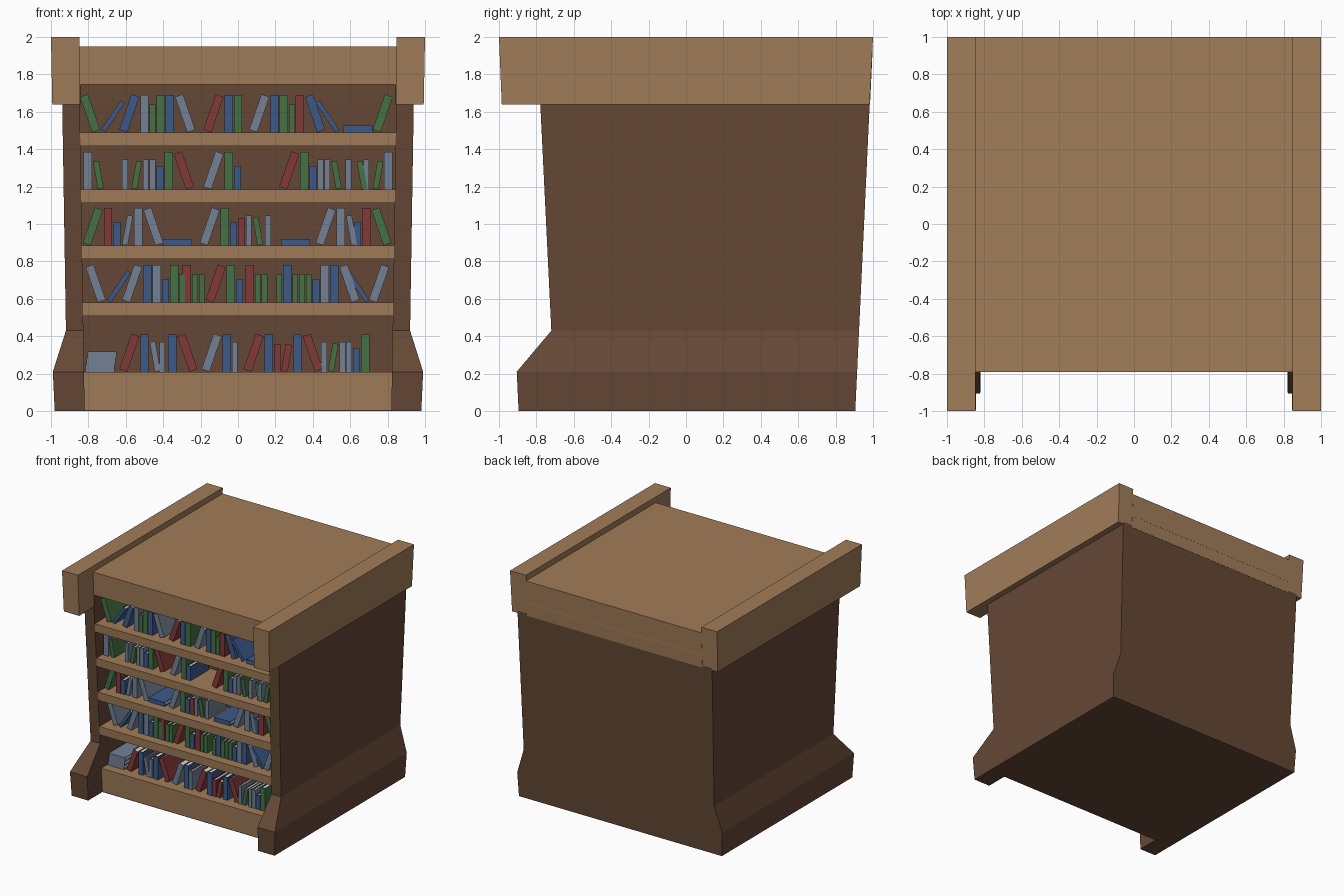
import bpy, bmesh
from math import radians, sin, cos
from mathutils import Matrix

if "Cube" in bpy.data.objects:
    bpy.data.objects.remove(bpy.data.objects["Cube"])


def material(name, rgb):
    m = bpy.data.materials.new(name)
    m.diffuse_color = (*rgb, 1)
    m.use_nodes = True
    m.node_tree.nodes["Principled BSDF"].inputs["Base Color"].default_value = m.diffuse_color
    return m


LIGHT = material("light_wood", (0.36, 0.205, 0.10))
DARK = material("dark_wood", (0.13, 0.065, 0.036))
PAGES = material("paper", (0.70, 0.67, 0.58))
COVERS = {
    "r": material("red_cover", (0.22, 0.04, 0.04)),
    "g": material("green_cover", (0.06, 0.165, 0.06)),
    "b": material("blue_cover", (0.045, 0.10, 0.25)),
    "s": material("slate_cover", (0.17, 0.22, 0.30)),
}


def finish(name, bm, mats):
    bmesh.ops.recalc_face_normals(bm, faces=bm.faces)
    me = bpy.data.meshes.new(name)
    bm.to_mesh(me)
    bm.free()
    for m in mats:
        me.materials.append(m)
    ob = bpy.data.objects.new(name, me)
    bpy.context.collection.objects.link(ob)
    return ob


def loft(name, mat, rings, mirror=False):
    """Stack of rectangles (z, x0, x1, y0, y1) joined into a closed solid."""
    for side in ((1, -1) if mirror else (1,)):
        bm = bmesh.new()
        rows = [[bm.verts.new((side * x, y, z)) for x, y in
                 ((x0, y0), (x1, y0), (x1, y1), (x0, y1))]
                for z, x0, x1, y0, y1 in rings]
        for lo, hi in zip(rows, rows[1:]):
            for i in range(4):
                j = (i + 1) % 4
                bm.faces.new((lo[i], lo[j], hi[j], hi[i]))
        bm.faces.new(rows[0])
        bm.faces.new(rows[-1])
        tag = ("_right" if side > 0 else "_left") if mirror else ""
        finish(name + tag, bm, [mat])


def inner(z):   # inside face of the side walls
    return 0.82 + 0.016 * z


def front(z):   # front of shelves, leaning outwards with height
    return -0.70 - 0.047 * z


def rear(z):    # outside face of the back
    return 0.905 + 0.047 * z


# Side walls with flared feet
loft("side_wall", DARK,
     [(z, inner(z), x, y, rear(z)) for z, x, y in
      ((0, .98, -.895), (.21, .99, -.905), (.43, .92, -.72), (1.66, .94, -.78))], True)

# Back block behind the books and dark underside
loft("back_block", DARK, [(z, -inner(z), inner(z), -.36 - .03 * z, rear(z)) for z in (0, 1.66)])
loft("upper_back", DARK, [(z, -inner(z), inner(z), -.41, .9) for z in (1.66, 1.75)])
loft("underside", DARK, [(z, -.82, .82, front(z), -.3) for z in (0, .006)])

# Bottom board and shelves
LEVELS = (1.49, 1.185, .885, .58, .21)
for top in LEVELS:
    low = .006 if top == .21 else top - .073
    loft("base_board" if top == .21 else "shelf", LIGHT,
         [(z, -inner(z), inner(z), front(z), -.3) for z in (low, top)])

# Top: side rails, centre board and rear band
loft("top_rail", LIGHT, [(1.64, .845, .993, -.985, .982), (2, .847, 1, -1, 1)], True)
loft("top_board", LIGHT, [(z, -.847, .847, front(z), .99) for z in (1.745, 1.95)])
loft("rear_band", LIGHT, [(z, -.847, .847, .9, rear(z) + .002) for z in (1.64, 1.95)])
loft("rail_filler", DARK, [(z, .84, .85, front(z), .9) for z in (1.64, 1.75)], True)

# Books: capital = large, small letter = small, T = thin; | upright, / < leaning, _ flat
SIZES = {"r": (.036, .145), "g": (.031, .15), "b": (.038, .125), "s": (.031, .16)}
DEPTH = .25


def book(x, z, token):
    """Builds a book with its left edge at x, returns its footprint width."""
    kind, lean = token
    w, h = SIZES.get(kind, (.045, .2))
    angle = radians(10 if kind.islower() else 19)
    if kind == "T":
        w, h, angle = .025, .19, radians(34)
    if lean == "_":
        w, h, angle = .036, .155, radians(90)
    angle *= {"|": 0, "<": -1}.get(lean, 1)
    wide = w * cos(angle) + h * abs(sin(angle))
    high = h * cos(angle) + w * abs(sin(angle))
    y = front(z) + .08 + DEPTH / 2
    place = Matrix.Translation((x + wide / 2, y, z + high / 2)) @ Matrix.Rotation(angle, 4, "Y")
    t = .006
    bm = bmesh.new()
    # spine, two cover boards, page block
    for cx, cy, sx, sy, sz, idx in (
            (0, -DEPTH / 2 + t / 2, w, t, h, 0),
            (-w / 2 + t / 2, t / 2, t, DEPTH - t, h, 0),
            (w / 2 - t / 2, t / 2, t, DEPTH - t, h, 0),
            (0, 0, w - 2 * t, DEPTH - 2 * t, h - .012, 1)):
        m = place @ Matrix.Translation((cx, cy, 0)) @ Matrix.Diagonal((sx, sy, sz, 1))
        new = bmesh.ops.create_cube(bm, size=1, matrix=m)["verts"]
        for f in {f for v in new for f in v.link_faces}:
            f.material_index = idx
    finish("book", bm, [COVERS["b" if kind == "T" else kind.lower()], PAGES])
    return wide


# Groups per shelf: start x and the books packed from there
ROWS = (
    ((-.845, "G< T/"), (-.635, "B/ S| g| G| B| S<"), (-.185, "R/ B| G|"),
     (.06, "S/ B| G| g| R| B<"), (.415, "T<"), (.565, "b_"), (.72, "G/")),
    ((-.825, "S| g<"), (-.62, "s|"), (-.57, "g/ s| s| b| G| R<"), (-.185, "S/ G| b|"),
     (.22, "R/ G| b| s| s| g<"), (.575, "s|"), (.635, "g<"), (.67, "s|"), (.72, "g/ S|")),
    ((-.83, "G/ R| b|"), (-.62, "s/ S| S<"), (-.4, "b_"), (-.205, "S/ G| b| r| s| g<"),
     (.145, "s|"), (.23, "b_"), (.415, "S/ S| s<"), (.62, "b| R| G<")),
    ((-.815, "S<"), (-.7, "T/"), (-.62, "S/ B| S| b| G| g|"), (-.3, "R|"),
     (-.245, "g| g| R/ G| b|"), (.04, "R| g| g|"), (.205, "g| B| g| g| g| b| S| B| S<"),
     (.575, "T<"), (.7, "S/")),
    ((-.815, "S_"), (-.635, "R/ B| s<"), (-.42, "s|"), (-.375, "B| R<"),
     (-.195, "S/ B| s|"), (.03, "R/ B| r|"), (.23, "r/ B| R<"), (.445, "s| g/ s| s| b| G|")),
)
for level, row in zip(LEVELS, ROWS):
    for x, group in row:
        for token in group.split():
            x += book(x, level, token) + .005

# Rest of the flat stack on the bottom shelf
book(-.81, .21 + .0365, "S_")
book(-.805, .21 + .073, "s_")
